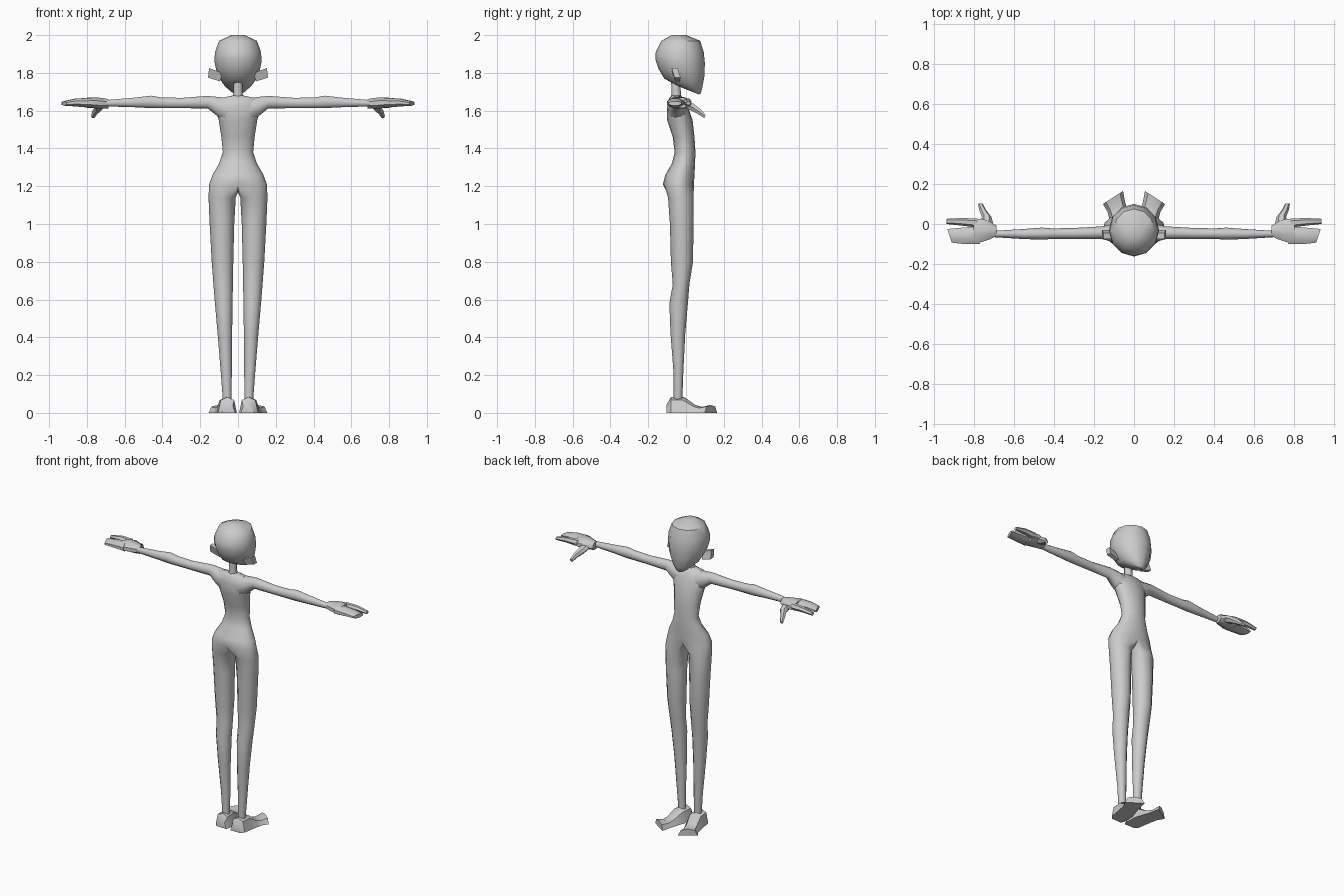
import bpy
import bmesh
from math import sin, cos, pi, radians
from mathutils import Vector

default_cube = bpy.data.objects.get("Cube")
if default_cube:
    bpy.data.objects.remove(default_cube, do_unlink=True)

# One plain grey for the whole figure
grey = bpy.data.materials.new("plain_grey")
grey.use_nodes = True
grey_value = (0.6, 0.6, 0.6, 1)
grey.diffuse_color = grey_value
grey.node_tree.nodes["Principled BSDF"].inputs["Base Color"].default_value = grey_value


def finish(name, bm, angle):
    """Turn a bmesh into a shaded object with outward normals."""
    bmesh.ops.recalc_face_normals(bm, faces=bm.faces[:])
    mesh = bpy.data.meshes.new(name)
    bm.to_mesh(mesh)
    bm.free()
    mesh.materials.append(grey)
    obj = bpy.data.objects.new(name, mesh)
    bpy.context.collection.objects.link(obj)
    bpy.ops.object.select_all(action='DESELECT')
    obj.select_set(True)
    bpy.context.view_layer.objects.active = obj
    bpy.ops.object.shade_smooth_by_angle(angle=radians(angle))
    return obj


def bridge(bm, a, b, closed=True):
    """Join two rows of vertices with quads."""
    count = len(a)
    for i in range(count if closed else count - 1):
        j = (i + 1) % count
        bm.faces.new((a[i], a[j], b[j], b[i]))


def oval(centre, u, v, sides=8, turn=0.0):
    """Points of an ellipse with half axes u and v."""
    c, u, v = Vector(centre), Vector(u), Vector(v)
    angles = [2 * pi * (i + turn) / sides for i in range(sides)]
    return [c + u * cos(a) + v * sin(a) for a in angles]


def loft(name, rings, side=1, angle=50):
    """Skin closed rings and cap both ends; side mirrors in x."""
    bm = bmesh.new()
    rows = [[bm.verts.new((p[0] * side, p[1], p[2])) for p in ring] for ring in rings]
    for a, b in zip(rows, rows[1:]):
        bridge(bm, a, b)
    bm.faces.new(rows[0])
    bm.faces.new(rows[-1])
    return finish(name, bm, angle)


# Torso and legs: half skin, split at the crotch, then mirrored
torso = [  # height, half width, front, back
    (1.68, 0.03, -0.03, -0.075),
    (1.665, 0.10, -0.01, -0.09),
    (1.62, 0.125, 0.01, -0.10),
    (1.55, 0.102, 0.035, -0.10),
    (1.46, 0.088, 0.045, -0.07),
    (1.38, 0.08, 0.05, -0.06),
    (1.32, 0.10, 0.048, -0.075),
    (1.26, 0.135, 0.045, -0.11),
    (1.21, 0.153, 0.042, -0.122),
]
legs = [  # height, inner, outer, front, back
    (1.14, 0.012, 0.156, 0.04, -0.095),
    (1.0, 0.02, 0.15, 0.04, -0.085),
    (0.8, 0.025, 0.139, 0.037, -0.08),
    (0.68, 0.027, 0.13, 0.018, -0.07),
    (0.58, 0.029, 0.122, 0.01, -0.088),
    (0.42, 0.031, 0.108, -0.004, -0.082),
    (0.2, 0.033, 0.09, -0.015, -0.065),
    (0.05, 0.034, 0.079, -0.02, -0.065),
]
bm = bmesh.new()
previous = None
for z, wide, front, back in torso:
    mid, deep = (front + back) / 2, (front - back) / 2
    row = [bm.verts.new((wide * sin(pi * i / 8), mid + deep * cos(pi * i / 8), z))
           for i in range(9)]
    if previous:
        bridge(bm, previous, row, closed=False)
    previous = row
crotch = [bm.verts.new((0, y, z)) for y, z in ((-0.08, 1.18), (-0.03, 1.17), (0.015, 1.18))]
previous = previous + crotch
for z, inner, outer, front, back in legs:
    ring = oval(((inner + outer) / 2, (front + back) / 2, z),
                ((inner - outer) / 2, 0, 0), (0, (front - back) / 2, 0), 12, 2)
    row = [bm.verts.new(p) for p in ring]
    bridge(bm, previous, row)
    previous = row
bm.faces.new(previous)
bmesh.ops.mirror(bm, geom=bm.verts[:] + bm.edges[:] + bm.faces[:], axis='X', merge_dist=0.001)
bmesh.ops.holes_fill(bm, edges=[e for e in bm.edges if e.is_boundary], sides=0)
finish("torso_and_legs", bm, 60)

# Neck
loft("neck", [oval((0, y, z), (r, 0, 0), (0, r, 0))
              for y, z, r in ((-0.05, 1.64, 0.034), (-0.052, 1.69, 0.025), (-0.055, 1.78, 0.024))])

# Head: rings tip forward towards the pointed chin
head = [  # height, half width, front, back, drop of the front
    (2.0, 0.035, 0.0, -0.075, 0),
    (1.97, 0.1, 0.075, -0.13, 0),
    (1.91, 0.122, 0.094, -0.16, 0),
    (1.86, 0.125, 0.1, -0.162, 0.01),
    (1.8, 0.112, 0.097, -0.145, 0.02),
    (1.745, 0.082, 0.086, -0.115, 0.025),
    (1.712, 0.045, 0.077, -0.05, 0.022),
    (1.695, 0.018, 0.07, 0.02, 0.01),
]
loft("head", [oval((0, (f + b) / 2, z), (w, 0, 0), (0, (f - b) / 2, -drop), 12)
              for z, w, f, b, drop in head], angle=45)

# Arms, rings along x
arm = [  # distance out, bottom, top, front, back
    (0.05, 1.52, 1.67, 0.005, -0.095),
    (0.105, 1.565, 1.675, 0.0, -0.09),
    (0.16, 1.61, 1.68, -0.012, -0.075),
    (0.3, 1.612, 1.669, -0.02, -0.075),
    (0.41, 1.612, 1.672, -0.022, -0.075),
    (0.46, 1.612, 1.681, -0.018, -0.078),
    (0.55, 1.617, 1.67, -0.025, -0.075),
    (0.71, 1.622, 1.656, -0.035, -0.065),
]
# Palm and the two broad fingers use the same row layout
palm = [
    (0.685, 1.612, 1.662, -0.008, -0.06),
    (0.72, 1.61, 1.668, 0.015, -0.078),
    (0.76, 1.612, 1.672, 0.028, -0.092),
    (0.8, 1.614, 1.67, 0.024, -0.098),
]
front_finger = [
    (0.78, 1.622, 1.667, 0.027, -0.018),
    (0.86, 1.63, 1.664, 0.03, -0.008),
    (0.935, 1.628, 1.648, 0.026, 0.0),
]
back_finger = [
    (0.78, 1.615, 1.669, -0.012, -0.1),
    (0.86, 1.622, 1.664, -0.018, -0.101),
    (0.92, 1.626, 1.65, -0.024, -0.094),
]


def rows_along_x(table, sides, boxy=1.0, turn=0.0, slant=0.0):
    return [oval((x, (f + b) / 2, (lo + hi) / 2), (slant, boxy * (f - b) / 2, 0),
                 (0, 0, boxy * (hi - lo) / 2), sides, turn)
            for x, lo, hi, f, b in table]


# Thumb: rings along its drooping path
thumb_path = [  # centre, half width, half thickness
    ((0.735, -0.01, 1.635), 0.035, 0.02),
    ((0.735, 0.035, 1.618), 0.024, 0.02),
    ((0.755, 0.07, 1.595), 0.017, 0.016),
    ((0.766, 0.1, 1.57), 0.012, 0.01),
]
# Shoe: centre, half widths at sole and top, height, outward turn
shoe = [
    (0.05, -0.102, 0.036, 0.022, 0.045, 0),
    (0.056, -0.08, 0.05, 0.036, 0.084, 0),
    (0.062, -0.01, 0.054, 0.036, 0.084, 12),
    (0.078, 0.05, 0.05, 0.032, 0.042, 20),
    (0.088, 0.085, 0.05, 0.034, 0.032, 28),
    (0.105, 0.132, 0.06, 0.042, 0.042, 33),
]


def shoe_ring(x, y, sole, top, high, turn):
    across = Vector((cos(radians(turn)), -sin(radians(turn)), 0))
    base = Vector((x, y, 0))
    up = Vector((0, 0, high))
    return [base - across * sole, base + across * sole,
            base + across * top + up * 0.8, base + up, base - across * top + up * 0.8]


# Ear: inner and outer tapered outlines
def ear_ring(x, low, high, shift, thick):
    return [(x + shift, -0.045 - thick, low), (x + shift, -0.045 + thick, low),
            (x, -0.06 + thick, high), (x, -0.06 - thick, high)]


for side, word in ((1, "left"), (-1, "right")):
    loft(word + "_arm", rows_along_x(arm, 10), side, 60)
    loft(word + "_palm", rows_along_x(palm, 8, 1.05, 0.5), side)
    loft(word + "_front_finger", rows_along_x(front_finger, 6), side)
    loft(word + "_back_finger", rows_along_x(back_finger, 8, 1.05, 0.5, 0.012), side)
    loft(word + "_thumb", [oval(c, (w, 0, 0), (0, t * 0.4, t), 6) for c, w, t in thumb_path], side)
    loft(word + "_shoe", [shoe_ring(*row) for row in shoe], side, 40)
    loft(word + "_ear", [ear_ring(0.08, 1.755, 1.8, 0.015, 0.012),
                         ear_ring(0.153, 1.775, 1.825, 0.006, 0.016)], side, 30)
